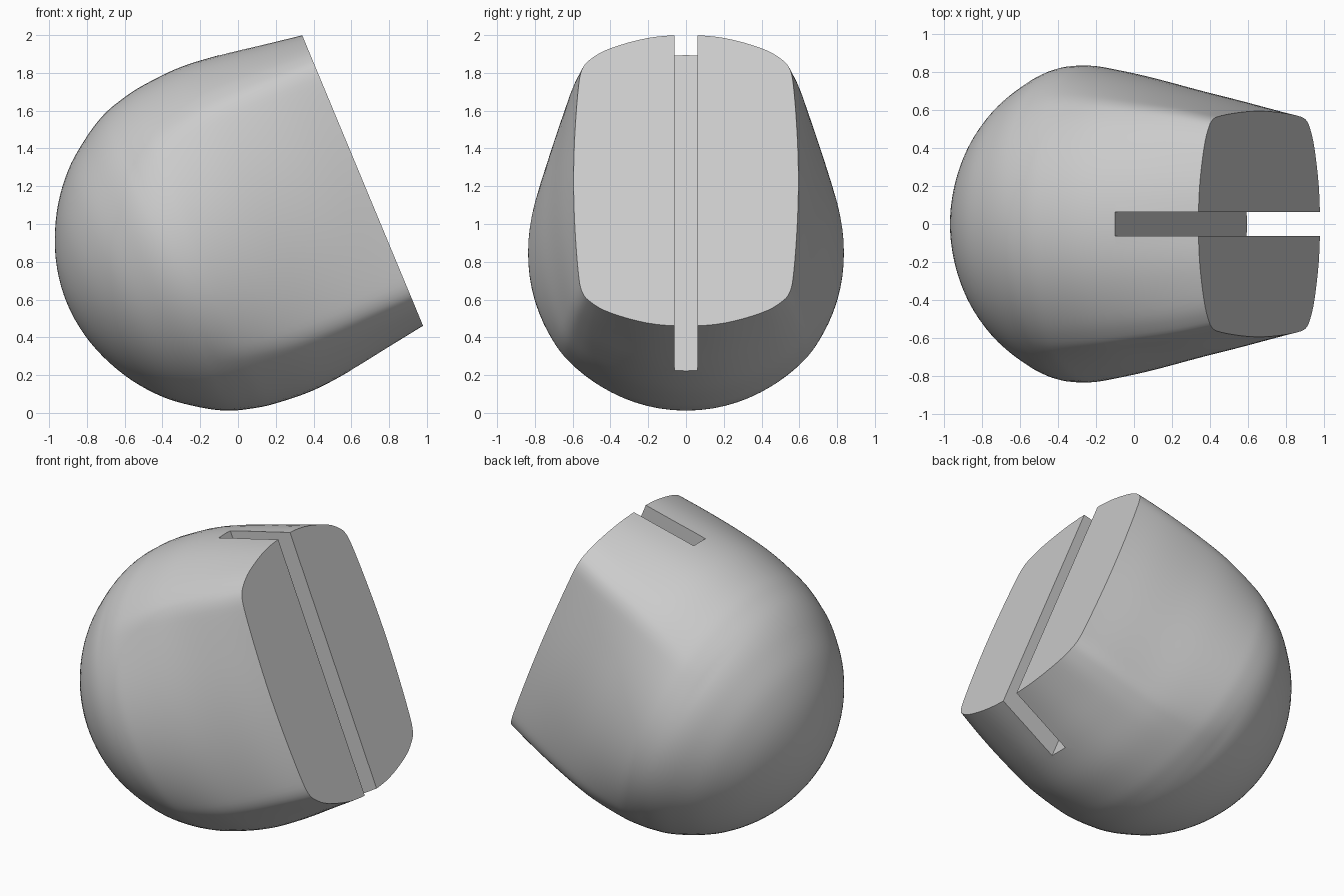
import bpy, bmesh, math
from mathutils import Vector, Matrix

cube = bpy.data.objects.get("Cube")
if cube:
    bpy.data.objects.remove(cube, do_unlink=True)

# Stations from the flat face to the rounded end: depth, half width, half height
STATIONS = [(0, .595, .834), (-.214, .66, .868), (-.447, .72, .905),
            (-.67, .778, .925), (-.88, .822, .912), (-1.0, .836, .89),
            (-1.128, .82, .85), (-1.26, .758, .775), (-1.42, .64, .648),
            (-1.56, .467, .467), (-1.66, .24, .24), (-1.695, 0, 0)]
# One quarter of the squarish face outline, in units of half width and height
QUARTER = [(0, 1), (.34, .98), (.67, .91), (.84, .84), (.925, .765),
           (.96, .62), (.99, .3), (1, 0)]
TILT = Matrix.Rotation(-math.atan2(.384, .923), 4, 'Y')
FACE_CENTRE = Vector((.66, 0, 1.23))
ROUND_DEPTH = 1.1


def spline(a, b, c, d, t):
    return .5 * (2 * b + (c - a) * t + (2 * a - 5 * b + 4 * c - d) * t * t
                 + (3 * b - a - 3 * c + d) * t ** 3)


def smooth_path(points, steps):
    """Smooth curve through points whose first and last are only handles."""
    out = []
    for i in range(1, len(points) - 2):
        out += [spline(*points[i - 1:i + 3], k / steps) for k in range(steps)]
    return out


def make_object(name, bm):
    bmesh.ops.recalc_face_normals(bm, faces=bm.faces)
    mesh = bpy.data.meshes.new(name)
    bm.to_mesh(mesh)
    bm.free()
    obj = bpy.data.objects.new(name, mesh)
    obj.matrix_world = Matrix.Translation(FACE_CENTRE) @ TILT
    bpy.context.collection.objects.link(obj)
    return obj


# Closed outline made by mirroring the quarter
q = [Vector(p) for p in QUARTER]
half = q + [Vector((p.x, -p.y)) for p in q[-2::-1]]
ring = half + [Vector((-p.x, p.y)) for p in half[-2:0:-1]]
outline = smooth_path([ring[-1]] + ring + ring[:2], 4)

# Depth path, continued past both ends with handles
st = [Vector(s) for s in STATIONS]
tail = Vector((st[-2].x, -st[-2].y, -st[-2].z))
path = smooth_path([2 * st[0] - st[1]] + st + [tail], 5)

# Body: lofted from the squarish face to a rounded end
bm = bmesh.new()
loops = []
for s in path:
    t = min(1, -s.x / ROUND_DEPTH)
    loops.append([bm.verts.new((s.x, p.x * s.y, p.y * s.z))
                  for p in (o.lerp(o.normalized(), t) for o in outline)])
n = len(outline)
for a, b in zip(loops, loops[1:]):
    for i in range(n):
        bm.faces.new((a[i], a[(i + 1) % n], b[(i + 1) % n], b[i]))
pole = bm.verts.new(st[-1] * 1.0)
for i in range(n):
    bm.faces.new((loops[-1][i], loops[-1][(i + 1) % n], pole))
bm.faces.new(loops[0])
body = make_object("rounded_body", bm)

# Slot cut across the flat face
bm = bmesh.new()
bmesh.ops.create_cube(bm, size=1, matrix=Matrix.Translation((.053, 0, 0))
                      @ Matrix.Diagonal((1, .124, 3, 1)))
cutter = make_object("slot_cutter", bm)
cutter.hide_render = True
cutter.hide_set(True)

mod = body.modifiers.new("slot", 'BOOLEAN')
mod.operation = 'DIFFERENCE'
mod.solver = 'EXACT'
mod.object = cutter
bpy.context.view_layer.objects.active = body
body.select_set(True)
bpy.ops.object.modifier_apply(modifier=mod.name)
bpy.data.objects.remove(cutter, do_unlink=True)

# Single plain grey
grey = bpy.data.materials.new("light_grey")
grey.use_nodes = True
colour = (.6, .6, .6, 1)
grey.diffuse_color = colour
grey.node_tree.nodes["Principled BSDF"].inputs["Base Color"].default_value = colour
body.data.materials.clear()
body.data.materials.append(grey)
bpy.ops.object.shade_smooth_by_angle(angle=math.radians(30))
